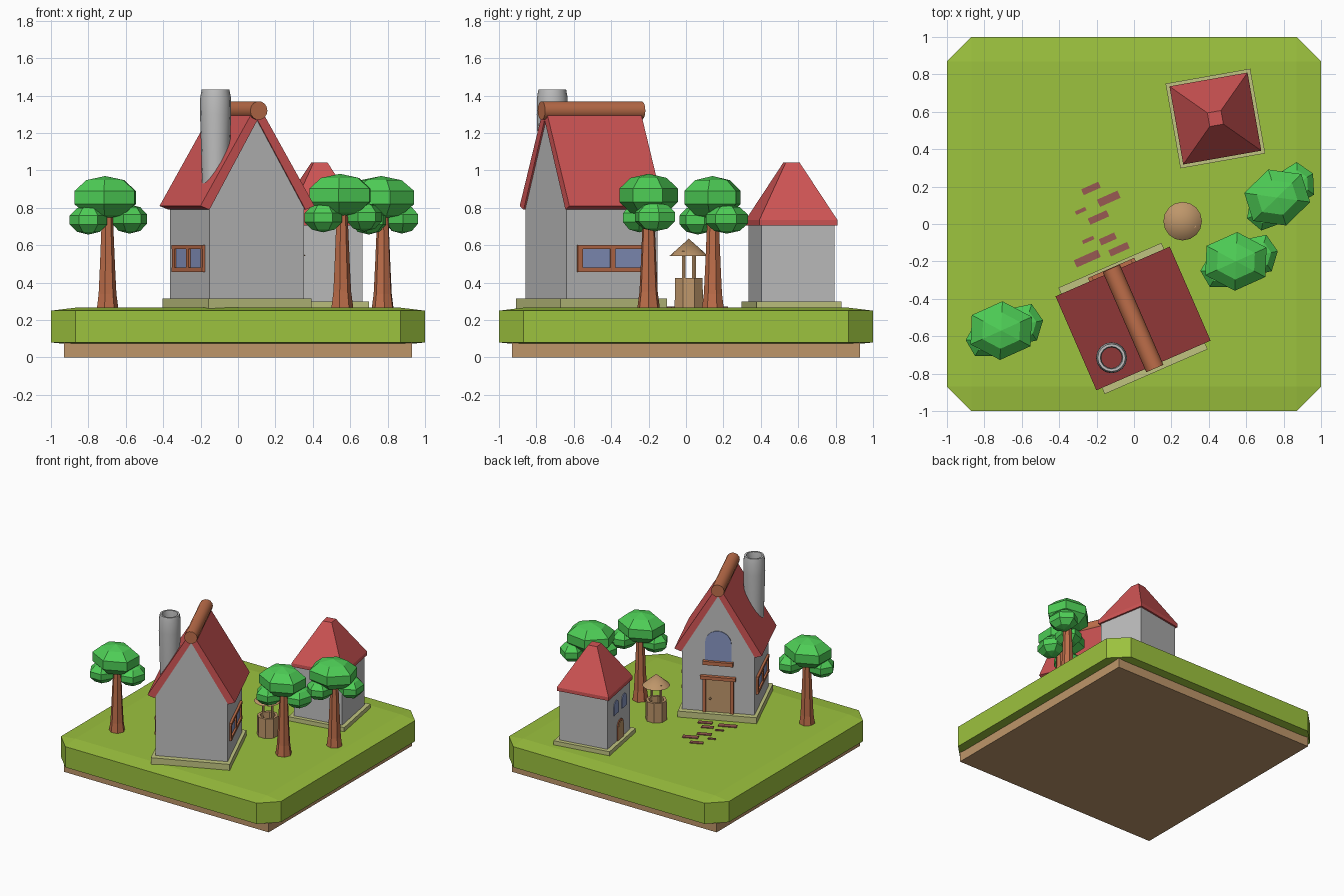
import bpy, bmesh, math
from math import sin, cos, pi, radians
from mathutils import Matrix, Vector

if "Cube" in bpy.data.objects:
    bpy.data.objects.remove(bpy.data.objects["Cube"])

def material(name, r, g, b):
    m = bpy.data.materials.new(name)
    lin = [((c / 255 + 0.055) / 1.055) ** 2.4 for c in (r, g, b)]
    m.diffuse_color = (*lin, 1)
    m.use_nodes = True
    m.node_tree.nodes["Principled BSDF"].inputs["Base Color"].default_value = m.diffuse_color
    return m

GRASS = material("grass green", 156, 194, 62)
TAN = material("tan", 190, 150, 106)
GREY = material("wall grey", 191, 191, 191)
RED = material("roof red", 209, 85, 85)
WOOD = material("orange wood", 190, 110, 74)
KHAKI = material("khaki", 192, 196, 128)
BLUE = material("window blue", 136, 150, 194)
LEAF = material("leaf green", 78, 206, 86)
STONE = material("path brown", 152, 90, 82)

def loft(name, rings, mat, M=Matrix(), caps=True, smooth=False, closed=False):
    """Skin a list of equal-length point rings."""
    bm = bmesh.new()
    vs = [[bm.verts.new(M @ Vector(p)) for p in r] for r in rings]
    n = len(rings[0])
    pairs = list(zip(vs, vs[1:])) + ([(vs[-1], vs[0])] if closed else [])
    for a, b in pairs:
        for i in range(n):
            j = (i + 1) % n
            bm.faces.new((a[i], a[j], b[j], b[i]))
    if caps and not closed:
        bm.faces.new(vs[0][::-1])
        bm.faces.new(vs[-1])
    bmesh.ops.remove_doubles(bm, verts=bm.verts, dist=1e-5)
    bmesh.ops.recalc_face_normals(bm, faces=bm.faces)
    me = bpy.data.meshes.new(name)
    bm.to_mesh(me)
    bm.free()
    me.materials.append(mat)
    if smooth:
        me.polygons.foreach_set("use_smooth", [True] * len(me.polygons))
        me.set_sharp_from_angle(angle=radians(35))
    ob = bpy.data.objects.new(name, me)
    bpy.context.collection.objects.link(ob)
    return ob

def prism(name, pts, y0, y1, mat, M=Matrix()):
    """Extrude an (x, z) outline along y."""
    return loft(name, [[(x, y, z) for x, z in pts] for y in (y0, y1)], mat, M)

def rect(x0, x1, z0, z1):
    return [(x0, z0), (x1, z0), (x1, z1), (x0, z1)]

def arch(x, half, z0, z1, n=8):
    pts = [(x - half, z0), (x + half, z0)]
    return pts + [(x + half * cos(pi * i / n), z1 - half + half * sin(pi * i / n))
                  for i in range(n + 1)]

def box(name, x0, x1, y0, y1, z0, z1, mat, M=Matrix()):
    return prism(name, rect(x0, x1, z0, z1), y0, y1, mat, M)

def lathe(name, prof, n, mat, M=Matrix(), phase=0, **kw):
    rings = [[(r * cos(phase + 2 * pi * i / n), r * sin(phase + 2 * pi * i / n), z)
              for i in range(n)] for r, z in prof]
    return loft(name, rings, mat, M, **kw)

def place(x, y, z=0, deg=0):
    return Matrix.Translation((x, y, z)) @ Matrix.Rotation(radians(deg), 4, 'Z')

# Ground: earth slab and grass slab with cut corners and a soft top rim
box("earth", -.93, .93, -.93, .93, 0, .085, TAN)

def octagon(e, c, z):
    return [(e, -c, z), (e, c, z), (c, e, z), (-c, e, z),
            (-e, c, z), (-e, -c, z), (-c, -e, z), (c, -e, z)]

loft("grass", [octagon(.87, .87, .068), octagon(1, .87, .08),
               octagon(1, .87, .25), octagon(.87, .87, .266)], GRASS)

# Cottage: plinth, gabled walls, roof, ridge beam
H = place(-.005, -.505, 0, 23.5)
box("cottage_plinth", -.30, .30, -.31, .31, .25, .315, KHAKI, H)
prism("cottage_walls", [(-.275, .30), (.275, .30), (.275, .81), (0, 1.28), (-.275, .81)],
      -.265, .265, GREY, H)
prism("cottage_roof", [(0, 1.36), (-.333, .81), (-.28, .79), (0, 1.27), (.28, .79), (.333, .81)],
      -.274, .274, RED, H)
RIDGE = H @ Matrix.Translation((0, 0, 1.32)) @ Matrix.Rotation(pi / 2, 4, 'X')
lathe("ridge_beam", [(.05, -.292), (.05, .292)], 14, WOOD, RIDGE, smooth=True)

# Chimney: hollow tube
lathe("chimney", [(.07, .85), (.077, 1.1), (.083, 1.3), (.082, 1.39), (.074, 1.433),
                  (.06, 1.433), (.055, 1.39), (.055, .85)],
      16, GREY, place(-.12, -.715), closed=True, smooth=True)

# Cottage side windows
for side, deg in (("left", 90), ("right", -90)):
    S = H @ Matrix.Rotation(radians(deg), 4, 'Z')
    box(side + "_window_pane", -.19, .19, .27, .279, .47, .59, BLUE, S)
    for x in (-.19, 0, .19):
        box(side + "_window_post", x - .015, x + .015, .27, .29, .46, .60, WOOD, S)
    for z in (.458, .58):
        box(side + "_window_rail", -.205, .205, .27, .293, z, z + .022, WOOD, S)

# Cottage door and arched window on the facade
box("door", -.095, .095, .26, .272, .315, .59, TAN, H)
for x in (-.105, .105):
    box("door_post", x - .013, x + .013, .26, .285, .315, .59, WOOD, H)
box("door_lintel", -.135, .135, .26, .295, .585, .612, WOOD, H)
lathe("door_knob", [(0, -.012), (.012, 0), (0, .012)], 6, TAN, H @ place(.06, .278, .425), caps=False)
prism("arched_window", arch(0, .10, .73, .98, 12), .26, .271, BLUE, H)
box("arched_window_sill", -.115, .115, .26, .295, .705, .735, WOOD, H)

# Small tower: plinth, walls, rimmed pyramid roof, door, windows
T = place(.435, .564, 0, 10)
box("tower_plinth", -.23, .23, -.23, .23, .25, .30, KHAKI, T)
box("tower_walls", -.198, .198, -.198, .198, .29, .72, GREY, T)
q = math.sqrt(2)
lathe("tower_roof", [(.212 * q, .706), (.212 * q, .735), (.037 * q, 1.043)], 4, RED, T, phase=pi / 4)
F = T @ Matrix.Rotation(pi / 2, 4, 'Z')
prism("tower_door", arch(-.02, .055, .30, .46), .19, .204, WOOD, F)
prism("tower_door_panel", arch(-.02, .042, .30, .445), .19, .207, TAN, F)
for x in (-.09, .05):
    prism("tower_window", arch(x, .04, .53, .64), .19, .203, BLUE, F)

# Well: hollow base, two posts, conical roof
W = place(.26, .015)
lathe("well_base", [(.082, .25), (.08, .425), (.058, .425), (.058, .29)], 8, TAN, W, phase=pi / 8)
for s in (1, -1):
    lathe("well_post", [(.012, .40), (.012, .57)], 6, TAN, W @ place(.06 * s, -.027 * s))
lathe("well_roof", [(.103, .543), (0, .635)], 16, TAN, W, smooth=True)

# Stepping stones
for x, y, w, d in ((-.23, .19, .10, .034), (-.135, .135, .12, .042), (-.285, .07, .06, .02),
                   (-.19, .035, .11, .036), (-.245, -.085, .065, .02), (-.14, -.08, .09, .036),
                   (-.25, -.185, .14, .042), (-.08, -.135, .11, .036)):
    box("stepping_stone", -w / 2, w / 2, -d / 2, d / 2, .26, .272, STONE, place(x, y, 0, 24))

# Trees: tapered trunk and three faceted leaf blobs
def blob(name, M, x, y, z, sx, sy, sz, phase):
    prof = [(sin(pi * i / 5), -cos(pi * i / 5)) for i in range(6)]
    lathe(name, prof, 6, LEAF, M @ Matrix.Translation((x, y, z)) @ Matrix.Diagonal((sx, sy, sz, 1)),
          phase=radians(phase), caps=False)

for x, y, deg, up in ((-.70, -.57, 0, 0), (.555, -.20, 0, .012), (.775, .145, 20, 0)):
    M = place(x, y, up, deg)
    lathe("tree_trunk", [(.062, .25), (.05, .34), (.042, .50), (.03, .78)], 7, WOOD, M)
    blob("tree_crown", M, -.01, 0, .855, .195, .165, .115, 28)
    blob("tree_right_leaves", M, .12, .035, .74, .10, .12, .078, 10)
    blob("tree_left_leaves", M, -.10, -.05, .735, .105, .105, .078, 0)
